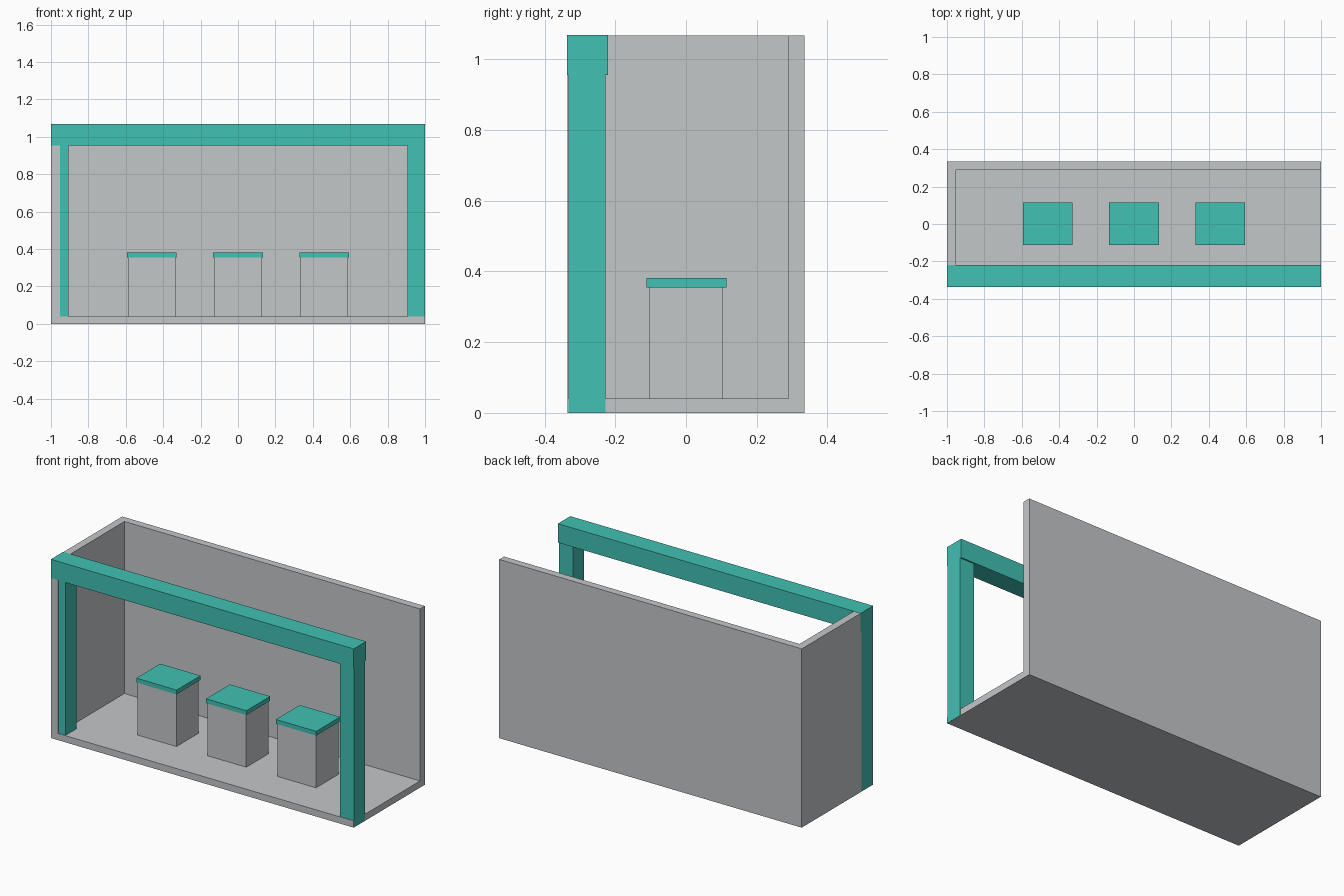
import bpy
import bmesh
from mathutils import Vector

if "Cube" in bpy.data.objects:
    bpy.data.objects.remove(bpy.data.objects["Cube"])


def material(name, colour):
    m = bpy.data.materials.new(name)
    m.diffuse_color = (*colour, 1.0)
    m.use_nodes = True
    m.node_tree.nodes["Principled BSDF"].inputs["Base Color"].default_value = m.diffuse_color
    return m


GREY = material("light grey", (0.552, 0.571, 0.584))
TEAL = material("teal", (0.053, 0.533, 0.451))


def box(name, x, y, z, mat):
    """Axis-aligned box from (min, max) ranges."""
    lo, hi = Vector((x[0], y[0], z[0])), Vector((x[1], y[1], z[1]))
    bm = bmesh.new()
    bmesh.ops.create_cube(bm, size=1.0)
    for v in bm.verts:
        v.co = Vector([v.co[i] * (hi[i] - lo[i]) for i in range(3)])
    mesh = bpy.data.meshes.new(name)
    bm.to_mesh(mesh)
    bm.free()
    mesh.materials.append(mat)
    obj = bpy.data.objects.new(name, mesh)
    obj.location = (lo + hi) / 2
    bpy.context.collection.objects.link(obj)
    return obj


E = 0.999   # shell sits just inside the frame so the teal faces stay visible

# Shell: floor, back wall and one side wall
box("floor", (-E, E), (-0.335, 0.335), (0, 0.04), GREY)
box("back_wall", (-E, E), (0.29, 0.335), (0.04, 1.067), GREY)
box("side_wall", (-E, -0.953), (-0.335, 0.29), (0.04, 1.067), GREY)

# Front frame: two posts and a beam
for side, x in (("left", (-1, -0.907)), ("right", (0.907, 1))):
    box(side + "_post", x, (-0.332, -0.228), (0.001, 0.96), TEAL)
box("front_beam", (-1, 1), (-0.337, -0.22), (0.955, 1.068), TEAL)

# Three stools with overhanging seats
for i, cx in enumerate((-0.461, 0, 0.461)):
    box(f"stool_base_{i + 1}", (cx - 0.128, cx + 0.128), (-0.105, 0.105), (0.04, 0.357), GREY)
    box(f"stool_seat_{i + 1}", (cx - 0.133, cx + 0.133), (-0.111, 0.114), (0.355, 0.381), TEAL)
